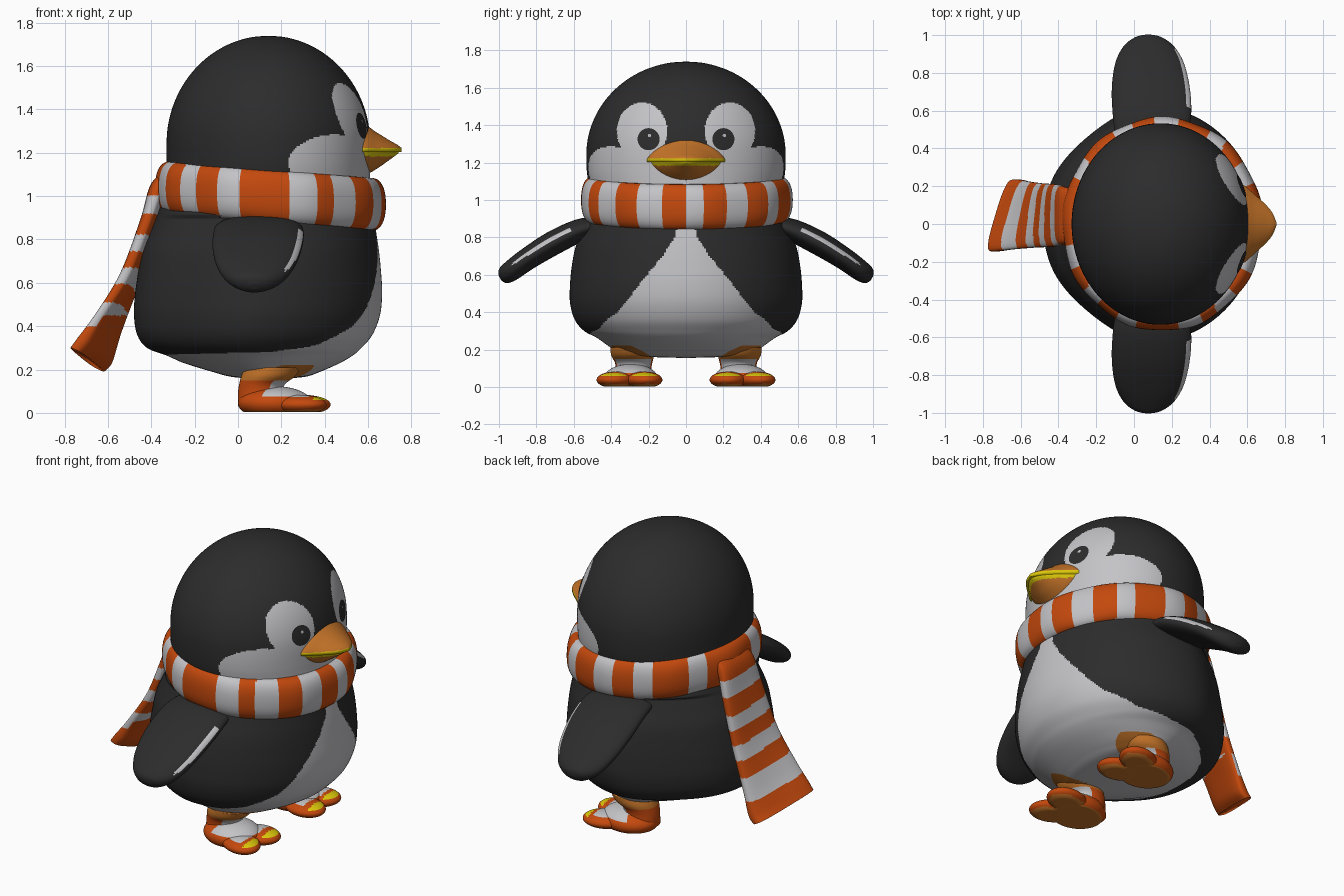
import bpy, bmesh, math
from mathutils import Vector
from mathutils.bvhtree import BVHTree

if "Cube" in bpy.data.objects:
    bpy.data.objects.remove(bpy.data.objects["Cube"])

COLOURS = {"black": (.025, .025, .026), "white": (.55, .55, .575), "orange": (.55, .066, .004),
           "amber": (.56, .175, .022), "yellow": (.72, .58, .003)}
NAMES = list(COLOURS)
MATS = []
for n, c in COLOURS.items():
    m = bpy.data.materials.new(n)
    m.diffuse_color = (*c, 1)
    m.use_nodes = True
    m.node_tree.nodes["Principled BSDF"].inputs["Base Color"].default_value = m.diffuse_color
    MATS.append(m)


def smooth(table, n):
    """Catmull-Rom interpolation of table rows, n steps per span."""
    out, last = [], len(table) - 1
    for i in range(last):
        a, b, c, d = (table[max(0, min(last, i + k))] for k in (-1, 0, 1, 2))
        for s in range(n):
            t = s / n
            out.append([q + .5 * t * (r - p + t * (2 * p - 5 * q + 4 * r - w + t * (3 * (q - r) + w - p)))
                        for p, q, r, w in zip(a, b, c, d)])
    return out + [list(table[last])]


def lerp(table, v):
    for (a, p), (b, q) in zip(table, table[1:]):
        if v <= b:
            return p + (q - p) * (v - a) / (b - a)
    return table[-1][1]


def oval(n, e=1.0):
    """Unit (super)ellipse points."""
    out = []
    for i in range(n):
        a = 2 * math.pi * i / n
        c, s = math.cos(a), math.sin(a)
        out.append((math.copysign(abs(c) ** e, c), math.copysign(abs(s) ** e, s)))
    return out


def finish(name, bm, rule):
    bmesh.ops.remove_doubles(bm, verts=bm.verts, dist=1e-5)
    bmesh.ops.recalc_face_normals(bm, faces=bm.faces)
    bm.normal_update()
    for f in bm.faces:
        f.smooth = True
        col = rule(f.calc_center_median(), f.normal) if callable(rule) else rule
        f.material_index = NAMES.index(col)
    me = bpy.data.meshes.new(name)
    for m in MATS:
        me.materials.append(m)
    bm.to_mesh(me)
    ob = bpy.data.objects.new(name, me)
    bpy.context.collection.objects.link(ob)
    return bm


def loft(name, rings, rule, closed=False, side=1):
    bm = bmesh.new()
    vs = [[bm.verts.new((p[0], p[1] * side, p[2])) for p in r] for r in rings]
    n = len(vs[0])
    for i in range(len(vs) - (0 if closed else 1)):
        a, b = vs[i], vs[(i + 1) % len(vs)]
        for j in range(n):
            k = (j + 1) % n
            bm.faces.new((a[j], a[k], b[k], b[j]))
    if not closed:
        bm.faces.new(vs[0])
        bm.faces.new(vs[-1])
        bmesh.ops.dissolve_degenerate(bm, edges=bm.edges, dist=1e-6)
    return finish(name, bm, rule)


def ball(name, loc, size, rule, turn=0):
    """Flat-bottomed ellipsoid."""
    bm = bmesh.new()
    bmesh.ops.create_uvsphere(bm, u_segments=48, v_segments=32, radius=1)
    c, s = math.cos(turn), math.sin(turn)
    for v in bm.verts:
        x, y, z = v.co.x * size[0], v.co.y * size[1], v.co.z * size[2]
        v.co = (loc[0] + x * c - y * s, loc[1] + x * s + y * c, max(.004, loc[2] + z))
    finish(name, bm, rule)


# body and head in one loft: z, back x, front x, half width; the crown is a half ellipsoid
BODY = [(.155, .14, .14, 0), (.165, -.02, .3, .28), (.19, -.12, .38, .37), (.23, -.25, .47, .43),
        (.265, -.33, .53, .48), (.3, -.42, .57, .545), (.36, -.465, .62, .595), (.45, -.48, .655, .62),
        (.55, -.475, .665, .62), (.65, -.46, .66, .61), (.75, -.44, .65, .59), (.85, -.4, .635, .55),
        (.95, -.36, .62, .515), (1.05, -.335, .61, .515), (1.15, -.33, .61, .53)]
for k in range(0, 91, 9):
    c, s = math.cos(math.radians(k)), math.sin(math.radians(k))
    BODY.append((1.24 + .5 * s, .14 - .47 * c, .14 + .47 * c, .533 * c))
BELLY = [(0, .95), (5, .86), (7, .8), (14, .7), (23, .6), (32, .5), (43, .4), (65, .31), (90, .28), (180, .265)]


def body_colour(c, n):
    y, z = abs(c.y), c.z
    ang = math.degrees(math.atan2(y, c.x - .14))
    if z < 1:
        if z < .22 and ((c.x - .2) / .15) ** 2 + ((y - .29) / .11) ** 2 < 1:
            return "amber"
        return "white" if z < lerp(BELLY, ang) else "black"
    eye = c.x > .3 and ((y - .235) / .135) ** 2 + ((z - 1.37) / .15) ** 2 < 1
    cheek = ((ang - 53) / 27) ** 2 + ((z - 1.155) / .13) ** 2 < 1
    return "white" if eye or cheek or (ang < 52 and z < 1.235) else "black"


rings = [[((b + f) / 2 + (f - b) / 2 * u, w * v * (1 - (.36 * u * u * v * v if u < 0 and z < .9 else 0)), z)
          for u, v in oval(380)] for z, b, f, w in smooth(BODY, 10)]
body = loft("body", rings, body_colour)
tree = BVHTree.FromBMesh(body)


# pupils and glints: thin discs laid on the face
def face_disc(name, y, z, r, lift, col):
    bm = bmesh.new()

    def on(py, pz):
        hit = tree.ray_cast(Vector((2, py, pz)), Vector((-1, 0, 0)))[0]
        return bm.verts.new((hit.x + lift, py, pz))
    mid = on(y, z)
    rim = [[on(y + r * k * u, z + r * k * v) for u, v in oval(32)] for k in (.5, 1)]
    for j in range(32):
        k = (j + 1) % 32
        bm.faces.new((mid, rim[0][j], rim[0][k]))
        bm.faces.new((rim[0][j], rim[1][j], rim[1][k], rim[0][k]))
    finish(name, bm, col)


for s in (1, -1):
    face_disc("pupil", s * .2, 1.325, .059, .005, "black")
    face_disc("eye_glint", s * .2 + .005, 1.345, .009, .008, "white")


# beak: x, half width, height
def beak_part(name, table, base, sign, power, rule):
    rs = []
    for x, w, h in smooth(table, 6):
        top = [(x, w * math.cos(a), base + sign * (.004 + h * math.sin(a) ** power))
               for a in (math.pi * i / 32 for i in range(33))]
        rs.append(top + [(x, w * k / 4, base - sign * .012) for k in (-4, -2, 0, 2, 4)])
    loft(name, rs, rule)


beak_part("upper_beak", [(.5, .22, .12), (.58, .205, .112), (.64, .155, .075), (.7, .1, .038), (.735, .055, .018),
                         (.755, .004, .003)], 1.215, 1, 1.6,
          lambda c, n: "yellow" if c.z < 1.222 else "amber")
beak_part("lower_beak", [(.5, .2, .11), (.58, .185, .105), (.64, .14, .075), (.69, .09, .04), (.725, .045, .015),
                         (.74, .004, .003)],
          1.205, -1, 1.5, lambda c, n: "yellow" if c.z > 1.183 else "amber")

# scarf band, orange stripes given as angle ranges from the front
STRIPES = [(-155, -142), (-131, -118), (-106, -80), (-66, -56), (-42, -28), (-13.5, 0), (10, 23), (36, 50),
           (61, 80), (95, 108), (120, 142), (154, 190), (-180, -168)]


def band_colour(c, n):
    a = math.degrees(math.atan2(c.y / .5, (c.x - .15) / .47))
    return "orange" if any(p < a < q for p, q in STRIPES) else "white"


rings = []
for i in range(300):
    a = 2 * math.pi * i / 300
    ca, sa = math.cos(a), math.sin(a)
    t = .066 + .005 * math.sin(9 * a)
    rings.append([(.15 + (.465 + t * u) * ca, (.5 + t * u) * sa, 1.0 - .038 * ca + .122 * v)
                  for u, v in oval(32, .85)])
loft("scarf_band", rings, band_colour, closed=True)

# hanging scarf end: centre x, centre z, half width, half thickness, skew
TAIL = [(-.29, 1.12, .13, .03, 0), (-.365, 1.04, .15, .04, 0), (-.415, .88, .165, .037, .1),
        (-.5, .62, .17, .037, .4), (-.6, .41, .18, .037, .8), (-.66, .29, .19, .048, 1), (-.695, .245, .19, .045, 1)]
CUTS = (.36, .48, .57, .65, .73, .81, .91, 1.0)


def tail_colour(c, n):
    u = c.z + .25 * (c.y - .045) * (1.1 - c.z) / .85
    if n.x > .5 and c.z < .45:
        return "orange"
    return "white" if sum(u > k for k in CUTS) % 2 else "orange"


rings = [[(x + w * u * .3 * k - .9 * t * v, .045 + w * u, z - w * u * .25 * k + .42 * t * v)
          for u, v in oval(48, .65)] for x, z, w, t, k in smooth(TAIL, 30)]
loft("scarf_end", rings, tail_colour)

# flippers: y, z, half width, half thickness
FLIPPER = [(.42, .87, .18, .05), (.55, .845, .205, .06), (.7, .775, .208, .065), (.84, .69, .185, .06),
           (.93, .625, .14, .056), (.975, .595, .085, .045), (.992, .583, .03, .02), (.994, .581, .002, .002)]
for s in (1, -1):
    rings = [[(.095 - .05 * max(0, y - .6) + w * u, y + .5 * t * v, z + .87 * t * v) for u, v in oval(72, .95)]
             for y, z, w, t in smooth(FLIPPER, 8)]
    loft("flipper", rings, lambda c, n: "white" if .5 < n.x < .85 and n.z > .3 and .62 < abs(c.y) < .93
         else "black", side=s)

# legs and feet: leg rows are z, centre x, centre y, x radius, y radius
LEG = [(.03, .105, .28, .105, .105), (.09, .105, .28, .105, .095), (.13, .11, .28, .105, .1),
       (.17, .14, .285, .125, .115), (.21, .16, .285, .13, .12)]
for s in (1, -1):
    loft("leg", [[(x + a * u, y + b * v, z) for u, v in oval(48)] for z, x, y, a, b in smooth(LEG, 6)],
         lambda c, n: "amber" if c.z > .15 else "white" if n.x > .3 else "orange", side=s)
    ball("foot", (.17, s * .295, .045), (.17, .145, .078),
         lambda c, n: "white" if c.z > .078 and c.x > .12 else "amber" if n.z < -.8 else "orange")
    for x, y, turn in ((.3, .225, -.15), (.285, .375, .4)):
        ball("toe", (x, s * y, .038), (.128, .098, .045),
             lambda c, n, x=x: "yellow" if c.x > x + .065 and c.z > .058 else
             "white" if c.z > .074 and c.x < .33 else "amber" if n.z < -.8 else "orange", s * turn)
